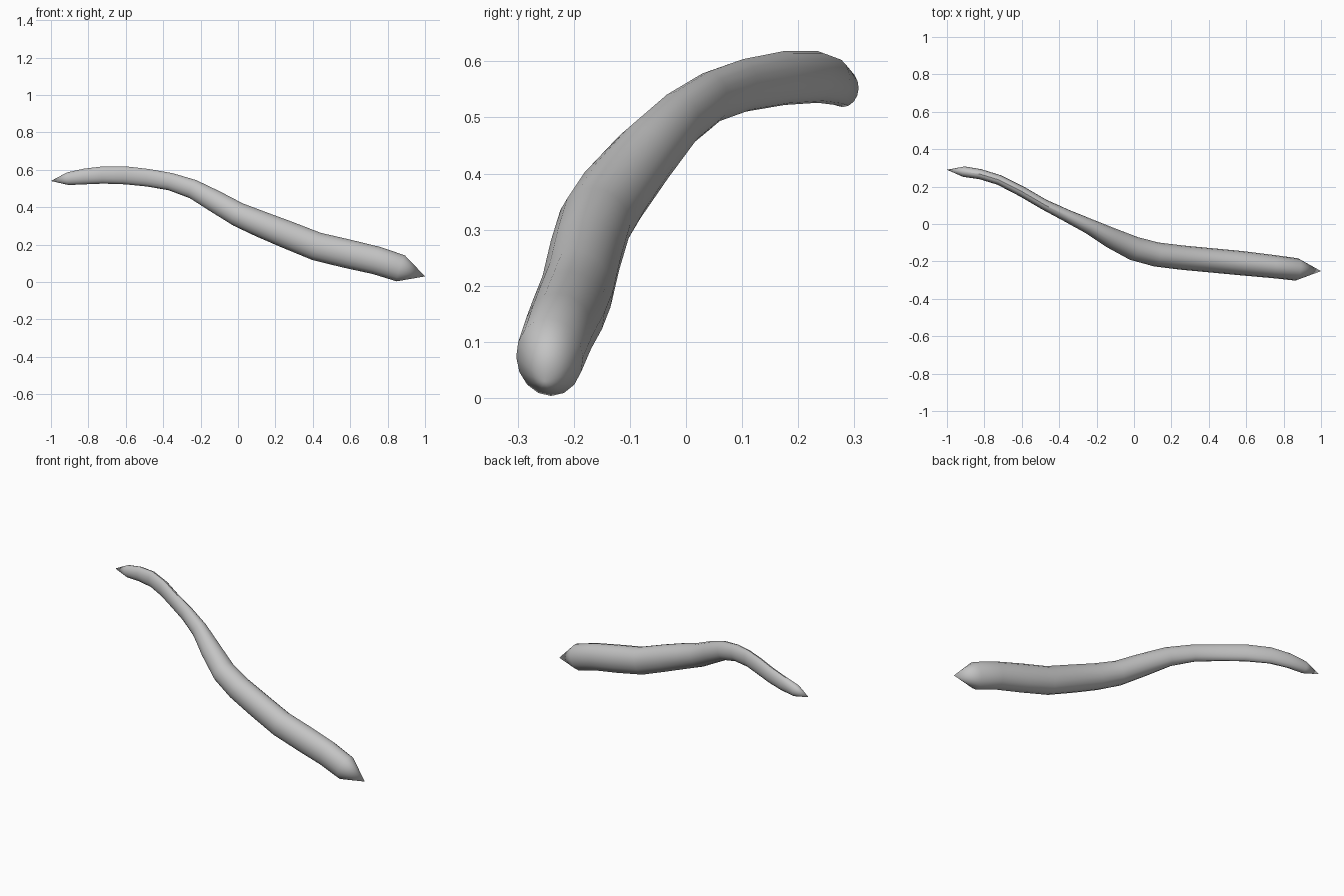
import bpy
import bmesh
import math
from mathutils import Vector

SIDES = 16

# Remove the default cube
cube = bpy.data.objects.get("Cube")
if cube:
    bpy.data.objects.remove(cube, do_unlink=True)

# Single flat grey
grey = bpy.data.materials.new("plain grey")
grey.use_nodes = True
grey.diffuse_color = (0.55, 0.55, 0.55, 1)
shader = grey.node_tree.nodes["Principled BSDF"]
shader.inputs["Base Color"].default_value = grey.diffuse_color

# Centre line of the body: x, y, z, half width, half height
path = [
    (-.91, .28, .552, .028, .034),
    (-.82, .266, .564, .027, .042),
    (-.72, .235, .572, .027, .046),
    (-.6, .174, .57, .028, .048),
    (-.48, .104, .557, .028, .047),
    (-.36, .045, .536, .033, .047),
    (-.24, -.012, .496, .041, .052),
    (-.12, -.075, .43, .055, .06),
    (0, -.131, .361, .064, .065),
    (.12, -.163, .31, .065, .07),
    (.26, -.18, .254, .065, .074),
    (.42, -.195, .19, .065, .076),
    (.58, -.21, .152, .065, .077),
    (.74, -.227, .115, .062, .075),
    (.87, -.243, .073, .06, .073),
]
thin_tip = (-1, .29, .54)
thick_tip = (1, -.252, .03)


def add_ring(bm, centre, tangent, half_width, half_height):
    """Oval ring of vertices standing square to the path."""
    side = Vector((0, 0, 1)).cross(tangent).normalized()
    rise = tangent.cross(side).normalized()
    ring = []
    for i in range(SIDES):
        angle = math.tau * i / SIDES
        offset = side * math.cos(angle) * half_width
        offset += rise * math.sin(angle) * half_height
        ring.append(bm.verts.new(centre + offset))
    return ring


def cap_with_point(bm, ring, tip):
    """Close an open end with a cone of triangles."""
    apex = bm.verts.new(tip)
    for i in range(SIDES):
        bm.faces.new((ring[i - 1], ring[i], apex))


# Sweep the oval section along the centre line
bm = bmesh.new()
centres = [Vector(row[:3]) for row in path]
rings = []
for i, row in enumerate(path):
    ahead = centres[min(i + 1, len(path) - 1)]
    behind = centres[max(i - 1, 0)]
    tangent = (ahead - behind).normalized()
    rings.append(add_ring(bm, centres[i], tangent, row[3], row[4]))

for first, second in zip(rings, rings[1:]):
    for i in range(SIDES):
        bm.faces.new((first[i - 1], first[i], second[i], second[i - 1]))

# Pointed ends
cap_with_point(bm, rings[0], thin_tip)
cap_with_point(bm, rings[-1], thick_tip)
bmesh.ops.recalc_face_normals(bm, faces=bm.faces)

mesh = bpy.data.meshes.new("curved_body")
bm.to_mesh(mesh)
bm.free()
mesh.materials.append(grey)
body = bpy.data.objects.new("curved_body", mesh)
bpy.context.collection.objects.link(body)

# Smooth body, crisp rims where the points begin
bpy.ops.object.select_all(action="DESELECT")
body.select_set(True)
bpy.context.view_layer.objects.active = body
bpy.ops.object.shade_smooth_by_angle(angle=math.radians(30))
